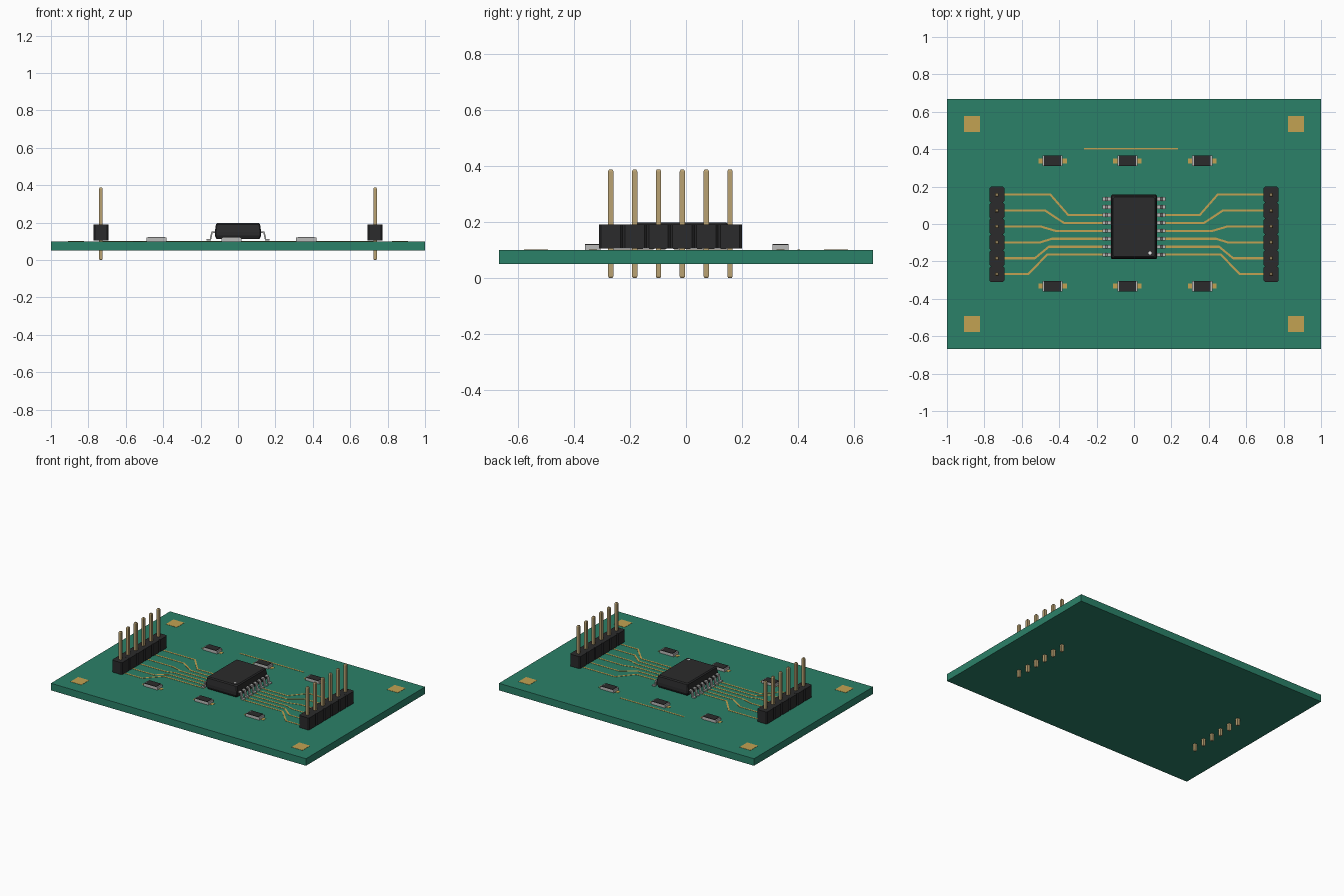
import bpy, bmesh
from mathutils import Vector

if "Cube" in bpy.data.objects:
    bpy.data.objects.remove(bpy.data.objects["Cube"], do_unlink=True)


def material(name, r, g, b):
    m = bpy.data.materials.new(name)
    m.use_nodes = True
    m.diffuse_color = (r, g, b, 1)
    m.node_tree.nodes["Principled BSDF"].inputs["Base Color"].default_value = (r, g, b, 1)
    return m


GREEN = material("board green", 0.024, 0.22, 0.14)
BLACK = material("black plastic", 0.024, 0.024, 0.025)
GOLD = material("gold plating", 0.54, 0.36, 0.085)
BRASS = material("pin brass", 0.49, 0.36, 0.17)
SILVER = material("silver metal", 0.5, 0.5, 0.49)
WHITE = material("marker white", 0.8, 0.8, 0.8)


def finish(name, bm, mat):
    bmesh.ops.recalc_face_normals(bm, faces=bm.faces)
    mesh = bpy.data.meshes.new(name)
    bm.to_mesh(mesh)
    bm.free()
    mesh.materials.append(mat)
    obj = bpy.data.objects.new(name, mesh)
    bpy.context.collection.objects.link(obj)
    return obj


def loft(bm, rings):
    """Join equal-length closed rings of points and cap both ends."""
    loops = [[bm.verts.new(p) for p in ring] for ring in rings]
    for a, b in zip(loops, loops[1:]):
        for i in range(len(a)):
            j = (i + 1) % len(a)
            bm.faces.new((a[i], a[j], b[j], b[i]))
    bm.faces.new(loops[0][::-1])
    bm.faces.new(loops[-1])


def rect(cx, cy, hx, hy, z, cut=0.0):
    """Rectangle ring, with chamfered corners when cut is set."""
    if not cut:
        return [(cx + sx * hx, cy + sy * hy, z) for sx, sy in ((-1, -1), (1, -1), (1, 1), (-1, 1))]
    a, b = hx - cut, hy - cut
    return [(cx + x, cy + y, z) for x, y in
            ((-a, -hy), (a, -hy), (hx, -b), (hx, b), (a, hy), (-a, hy), (-hx, b), (-hx, -b))]


def box(bm, cx, cy, hx, hy, z0, z1, cut=0.0):
    loft(bm, [rect(cx, cy, hx, hy, z, cut) for z in (z0, z1)])


def strip(path, width):
    """Outline of a mitred strip along a 2D path."""
    pts = [Vector(p) for p in path]
    left, right = [], []
    for i, p in enumerate(pts):
        before = (p - pts[i - 1]).normalized() if i else (pts[1] - p).normalized()
        after = (pts[i + 1] - p).normalized() if i + 1 < len(pts) else before
        n = Vector((-before.y - after.y, before.x + after.x)).normalized()
        n *= width / 2 / n.dot(Vector((-before.y, before.x)))
        left.append(p + n)
        right.append(p - n)
    return left + right[::-1]


TOP = 0.1        # upper face of the board
COPPER = 0.0015  # copper thickness
PIN_Y = [-0.268 + 0.085 * i for i in range(6)]
LEAD_Y = [-0.164 + 0.0425 * i for i in range(8)]

# Board
bm = bmesh.new()
box(bm, 0, 0, 1, 0.667, 0.05, TOP)
finish("circuit_board", bm, GREEN)

# Corner pads
bm = bmesh.new()
for sx in (-1, 1):
    for sy in (-1, 1):
        box(bm, sx * 0.867, sy * 0.534, 0.043, 0.043, TOP, TOP + COPPER)
finish("corner_pads", bm, GOLD)

# Copper traces: bend positions from the header side to the chip side
BENDS = [(0.565, 0.465), (0.53, 0.455), (0.5, 0.44), (0.5, 0.42), (0.475, 0.375), (0.447, 0.352)]
bm = bmesh.new()
for side in (-1, 1):
    for i, (outer, inner) in enumerate(BENDS):
        y0, y1 = PIN_Y[i], LEAD_Y[i]
        path = [(side * x, y) for x, y in ((0.735, y0), (outer, y0), (inner, y1), (0.145, y1))]
        outline = strip(path, 0.011)
        loft(bm, [[(p.x, p.y, z) for p in outline] for z in (TOP, TOP + COPPER)])
box(bm, -0.016, 0.402, 0.251, 0.005, TOP, TOP + COPPER)
finish("copper_traces", bm, GOLD)

# Pin headers: chamfered housings and pointed pins
for side, label in ((1, "left"), (-1, "right")):
    housing, pins = bmesh.new(), bmesh.new()
    for y in PIN_Y:
        x = side * 0.733
        box(housing, x, y, 0.04, 0.0424, 0.105, 0.19, 0.008)
        loft(pins, [rect(x, y, h, h, z) for h, z in
                    ((0.006, 0), (0.0095, 0.006), (0.0095, 0.38), (0.006, 0.387))])
    finish(label + "_header_housing", housing, BLACK)
    finish(label + "_header_pins", pins, BRASS)

# Chip body with sloped sides and bevelled top
CHIP_Y = -0.0155
bm = bmesh.new()
loft(bm, [rect(0, CHIP_Y, hx, hx + 0.048, z, 0.006) for hx, z in
          ((0.115, 0.112), (0.124, 0.13), (0.124, 0.15), (0.118, 0.19), (0.111, 0.197))])
finish("chip_body", bm, BLACK)

# Orientation dot on the chip
bm = bmesh.new()
bmesh.ops.create_cone(bm, cap_ends=True, segments=8, radius1=0.009, radius2=0.009, depth=0.002)
bmesh.ops.translate(bm, verts=bm.verts, vec=(0.086, -0.155, 0.1975))
finish("chip_marker", bm, WHITE)

# Gull-wing chip leads
LEAD = [(0.168, 0.108), (0.148, 0.108), (0.139, 0.148), (0.11, 0.15)]
bm = bmesh.new()
for side in (-1, 1):
    for y in LEAD_Y:
        profile = strip([(side * x, z) for x, z in LEAD], 0.008)
        loft(bm, [[(p.x, y + dy, p.y) for p in profile] for dy in (-0.01, 0.01)])
finish("chip_leads", bm, SILVER)

# Surface-mount parts: solder pads, pale bodies and dark top plates
pads, bodies, caps = bmesh.new(), bmesh.new(), bmesh.new()
for y in (0.337, -0.332):
    for x in (-0.435, -0.035, 0.365):
        for side in (-1, 1):
            box(pads, x + side * 0.06, y, 0.016, 0.014, TOP, TOP + COPPER)
        box(bodies, x, y, 0.054, 0.028, TOP, 0.119)
        box(caps, x, y, 0.045, 0.028, 0.119, 0.122)
finish("component_pads", pads, GOLD)
finish("component_bodies", bodies, SILVER)
finish("component_tops", caps, BLACK)
